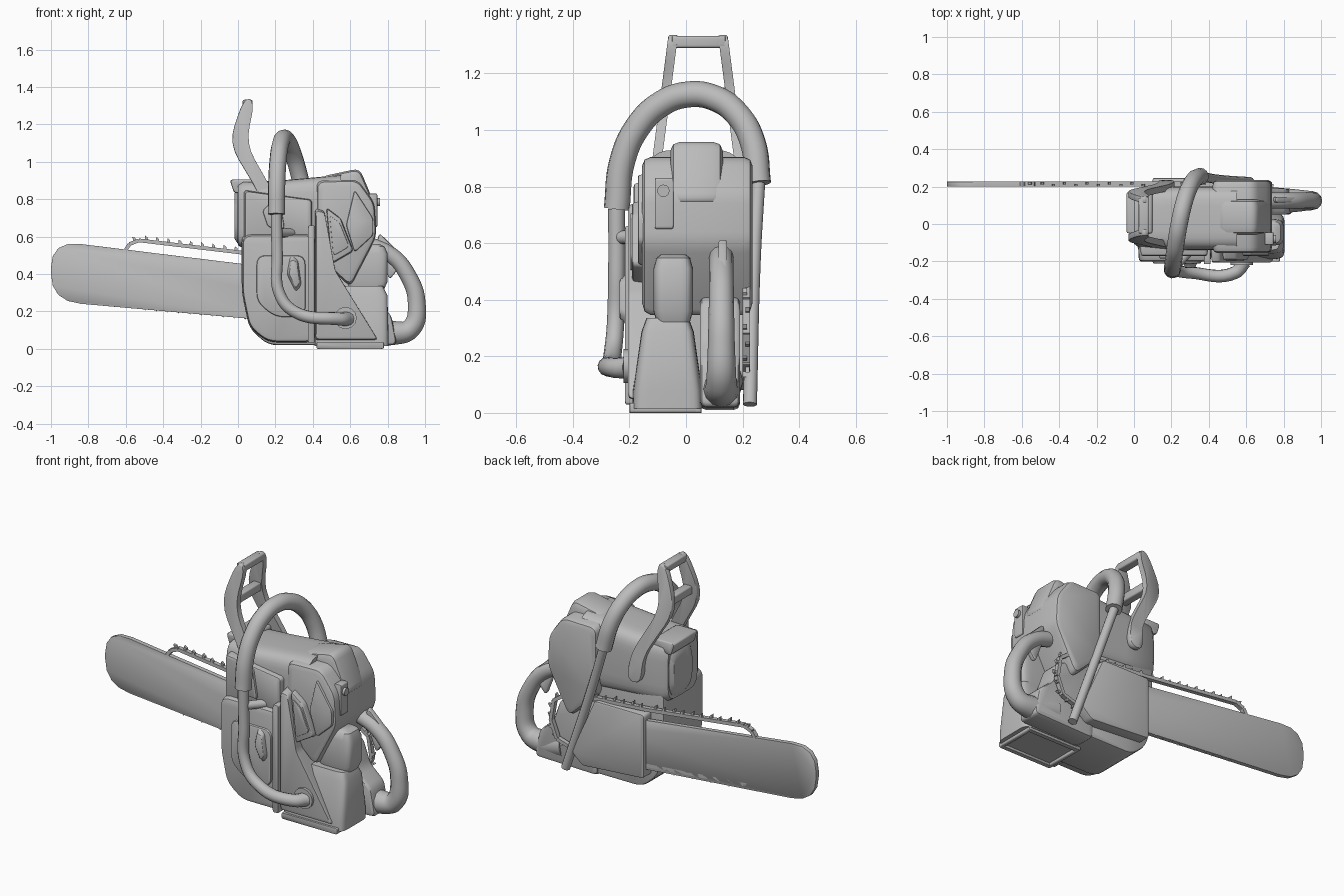
import bpy, bmesh, math
from mathutils import Vector

if "Cube" in bpy.data.objects:
    bpy.data.objects.remove(bpy.data.objects["Cube"])

grey = bpy.data.materials.new("plain grey")
grey.use_nodes = True
shade = (0.5, 0.5, 0.5, 1)
grey.diffuse_color = shade
grey.node_tree.nodes["Principled BSDF"].inputs["Base Color"].default_value = shade


def finish(name, bm, angle=40):
    bmesh.ops.recalc_face_normals(bm, faces=bm.faces)
    mesh = bpy.data.meshes.new(name)
    bm.to_mesh(mesh)
    bm.free()
    mesh.materials.append(grey)
    obj = bpy.data.objects.new(name, mesh)
    bpy.context.collection.objects.link(obj)
    bpy.ops.object.select_all(action="DESELECT")
    bpy.context.view_layer.objects.active = obj
    obj.select_set(True)
    bpy.ops.object.shade_smooth_by_angle(angle=math.radians(angle))


def bridge(bm, outlines):
    """Skin a list of matching closed outlines and cap both ends."""
    rings = [[bm.verts.new(co) for co in outline] for outline in outlines]
    count = len(rings[0])
    for lower, upper in zip(rings, rings[1:]):
        for i in range(count):
            j = (i + 1) % count
            bm.faces.new((lower[i], lower[j], upper[j], upper[i]))
    bm.faces.new(rings[0])
    bm.faces.new(rings[-1])


def rounded(points, radius, steps=4):
    """Replace every corner of an outline with a small curve."""
    points = [Vector(p) for p in points]
    result = []
    for i, corner in enumerate(points):
        before = points[i - 1] - corner
        after = points[(i + 1) % len(points)] - corner
        start = corner + before.normalized() * min(radius, before.length * 0.45)
        end = corner + after.normalized() * min(radius, after.length * 0.45)
        for step in range(steps + 1):
            t = step / steps
            result.append(start.lerp(corner, t).lerp(corner.lerp(end, t), t))
    return result


def prism(name, points, y, radius=0.02, edge=0.01, taper=1.0, lean=0.0):
    """Side outline (x, z) extruded over the y range with eased edges.
    The right end can taper, and the whole part can lean sideways with depth below its top."""
    outline = rounded(points, radius)
    centre = sum(outline, Vector((0, 0))) / len(outline)
    size = sum((p - centre).length for p in outline) / len(outline)
    top = max(p.y for p in outline)
    near, far = y
    quarter = [math.radians(a) for a in (0, 45, 90)]
    sections = [(near + edge * (1 - math.sin(a)), taper * (1 - edge / size * (1 - math.cos(a))))
                for a in reversed(quarter)]
    sections += [(far - edge * (1 - math.sin(a)), 1 - edge / size * (1 - math.cos(a))) for a in quarter]
    bm = bmesh.new()
    outlines = []
    for depth, scale in sections:
        ring = [centre + (p - centre) * scale for p in outline]
        outlines.append([(p.x, depth + lean * (top - p.y), p.y) for p in ring])
    bridge(bm, outlines)
    finish(name, bm)


def block(name, x, y, z, radius=0.01, edge=0.005):
    prism(name, [(x[0], z[0]), (x[1], z[0]), (x[1], z[1]), (x[0], z[1])], y, radius, edge)


def pod(name, x, y, z, axis, sections, power=5, sides=32):
    """Rounded box along an axis; sections give (fraction, first scale, second scale)."""
    spans = {"x": (x, y, z), "z": (z, x, y)}[axis]
    centres = [sum(span) / 2 for span in spans]
    halves = [(span[1] - span[0]) / 2 for span in spans]
    bm = bmesh.new()
    outlines = []
    for fraction, scale_a, scale_b in sections:
        along = spans[0][0] + 2 * halves[0] * fraction
        ring = []
        for i in range(sides):
            turn = math.tau * (i + 0.5) / sides
            c, s = math.cos(turn), math.sin(turn)
            a = centres[1] + scale_a * halves[1] * math.copysign(abs(c) ** (2 / power), c)
            b = centres[2] + scale_b * halves[2] * math.copysign(abs(s) ** (2 / power), s)
            ring.append((along, a, b) if axis == "x" else (a, b, along))
        outlines.append(ring)
    bridge(bm, outlines)
    finish(name, bm)


def tube(name, radius, points, swell=0.0):
    """Smooth round tube through a few points, growing by swell towards its end."""
    curve = bpy.data.curves.new(name, "CURVE")
    curve.dimensions = "3D"
    curve.bevel_depth, curve.bevel_resolution = radius, 4
    curve.resolution_u, curve.use_fill_caps = 8, True
    spline = curve.splines.new("BEZIER")
    spline.bezier_points.add(len(points) - 1)
    for i, (knot, point) in enumerate(zip(spline.bezier_points, points)):
        knot.co = point
        knot.radius = 1 + swell * (i / (len(points) - 1)) ** 3
        knot.handle_left_type = knot.handle_right_type = "AUTO"
    helper = bpy.data.objects.new(name + " path", curve)
    bpy.context.collection.objects.link(helper)
    bpy.context.view_layer.update()
    mesh = bpy.data.meshes.new_from_object(helper.evaluated_get(bpy.context.evaluated_depsgraph_get()))
    bpy.data.objects.remove(helper)
    bm = bmesh.new()
    bm.from_mesh(mesh)
    bpy.data.meshes.remove(mesh)
    bmesh.ops.remove_doubles(bm, verts=bm.verts, dist=0.0005)
    finish(name, bm, angle=50)


# Guide bar
bar_span = (0.2, 0.226)
prism("guide_bar", [(0.3, 0.42), (-1, 0.58), (-1, 0.255), (0.3, 0.14)], bar_span, radius=0.16, edge=0.001)

# Saw chain: links with alternating cutters, looped from the bar around the drive end
knots = [(-0.6, 0.53), (-0.58, 0.56), (-0.53, 0.58), (0.1, 0.505), (0.6, 0.47), (0.7, 0.4), (0.72, 0.28),
         (0.68, 0.18), (0.55, 0.14), (-0.55, 0.24)]
bm = bmesh.new()
for first, last in zip(knots, knots[1:]):
    first, last = Vector(first), Vector(last)
    ahead = (last - first).normalized()
    out = Vector((-ahead.y, ahead.x)) * 0.01
    links = max(1, round((last - first).length / 0.03))
    for i in range(links):
        p, q = first.lerp(last, i / links), first.lerp(last, (i + 1) / links)
        bridge(bm, [[(v.x, y, v.y) for v in (p - out, q - out, q + out, p + out)] for y in bar_span])
        if i % 2:
            cutter = (p, p.lerp(q, 0.6), p.lerp(q, 0.5) + out * 2, p + out * 3)
            shift = 0.01 if i % 4 == 1 else 0
            bridge(bm, [[(v.x, y + shift, v.y) for v in cutter] for y in (0.2, 0.215)])
finish("saw_chain", bm)

# Sprocket cover on the left side
prism("sprocket_cover", [(0.1, 0.11), (0.1, 0.48), (0.42, 0.48), (0.57, 0.14), (0.5, 0.08)], (0.15, 0.247))

# Crankcase, starter housing and its raised details
prism("crankcase", [(0.02, 0.62), (0.02, 0.3), (0.06, 0.11), (0.16, 0.02), (0.5, 0.02), (0.5, 0.62)],
      (-0.14, 0.18), radius=0.05, edge=0.015)
prism("starter_housing", [(0.02, 0.62), (0.02, 0.3), (0.06, 0.11), (0.16, 0.03), (0.42, 0.03), (0.42, 0.62)],
      (-0.2, -0.05), radius=0.05, edge=0.02, taper=0.97)
prism("starter_panel", [(0.1, 0.5), (0.1, 0.25), (0.2, 0.17), (0.36, 0.17), (0.36, 0.5)], (-0.212, -0.18),
      radius=0.05)
prism("starter_grip", [(0.28, 0.5), (0.26, 0.4), (0.31, 0.3), (0.34, 0.34), (0.32, 0.48)], (-0.235, -0.2),
      taper=0.8)
block("side_rib", (0.375, 0.41), (-0.215, -0.1), (0.03, 0.66))

# Cylinder shroud and muffler
pod("cylinder_shroud", (0, 0.55), (-0.14, 0.2), (0.5, 0.93), "x",
    [(0, 0.8, 0.75), (0.05, 0.92, 0.83), (0.4, 1, 0.86), (1, 1, 1)])
pod("muffler", (-0.02, 0.1), (-0.06, 0.17), (0.55, 0.87), "x",
    [(0, 0.75, 0.75), (0.15, 0.92, 0.92), (1, 1, 1)], power=3)
prism("front_lip", [(-0.045, 0.905), (0.1, 0.905), (0.1, 0.85), (-0.02, 0.83)], (-0.05, 0.17))
prism("shroud_side_panel", [(0.03, 0.85), (0.4, 0.8), (0.4, 0.55), (0.03, 0.57)], (-0.17, -0.1), taper=0.96)
prism("shroud_pad", [(0.13, 0.74), (0.22, 0.82), (0.25, 0.64), (0.16, 0.65)], (-0.185, -0.15))

# Rear engine cover with its central hump and side details
prism("engine_cover", [(0.42, 0.9), (0.64, 0.905), (0.73, 0.78), (0.74, 0.6), (0.6, 0.33), (0.42, 0.5)],
      (-0.155, 0.235), radius=0.04, edge=0.03)
prism("cover_hump", [(0.44, 0.92), (0.65, 0.965), (0.745, 0.74), (0.5, 0.7)], (-0.055, 0.13),
      radius=0.04, edge=0.035)
window = [(0.47, 0.76), (0.55, 0.7), (0.62, 0.52), (0.5, 0.45)]
prism("side_window_frame", window, (-0.19, -0.12), taper=0.95)
middle = sum((Vector(p) for p in window), Vector((0, 0))) / len(window)
prism("side_window", [middle.lerp(Vector(p), 0.7) for p in window], (-0.197, -0.18), edge=0.004)
prism("shoulder_block", [(0.62, 0.87), (0.73, 0.7), (0.73, 0.6), (0.62, 0.5), (0.57, 0.66)], (-0.17, -0.05),
      taper=0.9)
block("latch_plate", (0.7, 0.745), (-0.11, -0.045), (0.65, 0.83))
tube("latch_knob", 0.022, [(0.7, -0.08, 0.785), (0.76, -0.08, 0.785)])

# Fuel tank, hollow foot and rear neck
pod("fuel_tank", (0.41, 0.805), (-0.19, 0.06), (0.015, 0.335), "z",
    [(0, 1, 1), (0.2, 1, 0.98), (0.85, 0.97, 0.74), (1, 0.85, 0.6)], power=8)
prism("side_fairing", [(0.41, 0.03), (0.76, 0.03), (0.52, 0.42), (0.46, 0.75), (0.41, 0.76)], (-0.205, -0.08),
      edge=0.015, taper=0.95)
pod("rear_neck", (0.58, 0.8), (-0.115, 0.025), (0.31, 0.56), "z",
    [(0, 0.8, 0.8), (0.2, 1, 1), (0.8, 1, 1), (0.95, 0.85, 0.85), (1, 0.6, 0.6)])
foot_x, foot_y, foot_z, wall = (0.42, 0.78), (-0.2, 0.055), (0, 0.035), 0.025
for side in (0, 1):
    inward = -wall if side else wall
    label = "left_back" if side else "right_front"
    block(f"foot_rail_{label}", foot_x, sorted((foot_y[side], foot_y[side] + inward)), foot_z)
    block(f"foot_end_{label}", sorted((foot_x[side], foot_x[side] + inward)), foot_y, foot_z)

# Rear handle loop with lockout and trigger
loop = [(0.66, 0.57), (0.82, 0.5), (0.91, 0.39), (0.955, 0.25), (0.925, 0.11), (0.84, 0.085), (0.68, 0.11)]
tube("rear_handle", 0.043, [(x, 0.125, z) for x, z in loop], swell=0.8)
prism("handle_base", [(0.44, 0.01), (0.85, 0.02), (0.82, 0.18), (0.73, 0.26), (0.68, 0.4), (0.44, 0.45)],
      (0.05, 0.19), radius=0.03, edge=0.02)
lever = (0.115, 0.145)
prism("throttle_lock", [(0.74, 0.56), (0.755, 0.62), (0.88, 0.5), (0.87, 0.46)], lever)
prism("throttle_trigger", [(0.76, 0.5), (0.86, 0.43), (0.81, 0.37)], lever)

# Wrap handle: thick arched grip with a thin tube down each side
arch = []
for i in range(9):
    s = i / 8
    turn = math.pi * s
    arch.append((0.205 + 0.15 * s * s, -0.245 * math.cos(turn) + 0.01 * s,
                 0.72 + 0.09 * s + 0.36 * math.sin(turn) ** 0.85))
tube("front_grip", 0.046, arch)
tube("handle_tube_right", 0.03, [arch[0], (0.21, -0.245, 0.5), (0.22, -0.25, 0.3), (0.3, -0.26, 0.2),
                                 (0.54, -0.26, 0.16), (0.59, -0.2, 0.16)], swell=0.3)
tube("handle_tube_left", 0.025, [arch[-1], (0.44, 0.24, 0.55), (0.62, 0.226, 0.03)])
tube("handle_mount", 0.06, [(0.575, -0.22, 0.165), (0.575, -0.15, 0.165)])
tube("handle_brace", 0.024, [(0.3, -0.14, 0.62), (0.22, -0.23, 0.62)])

# Hand guard: two arms leaning apart, a top bar and a cross bar
arm = [(0.03, 1.34), (-0.05, 1.1), (0.13, 0.8), (0.13, 0.65), (0.22, 0.65), (0.21, 0.8), (0.04, 1.1), (0.09, 1.33)]
for label, centre, lean in (("right", -0.045, -0.13), ("left", 0.13, 0.13)):
    prism(f"guard_arm_{label}", arm, (centre - 0.017, centre + 0.017), radius=0.1, edge=0.006, lean=lean)
block("guard_top", (0.025, 0.078), (-0.05, 0.14), (1.29, 1.332))
block("guard_cross_bar", (0, 0.05), (-0.07, 0.16), (1.1, 1.15))
